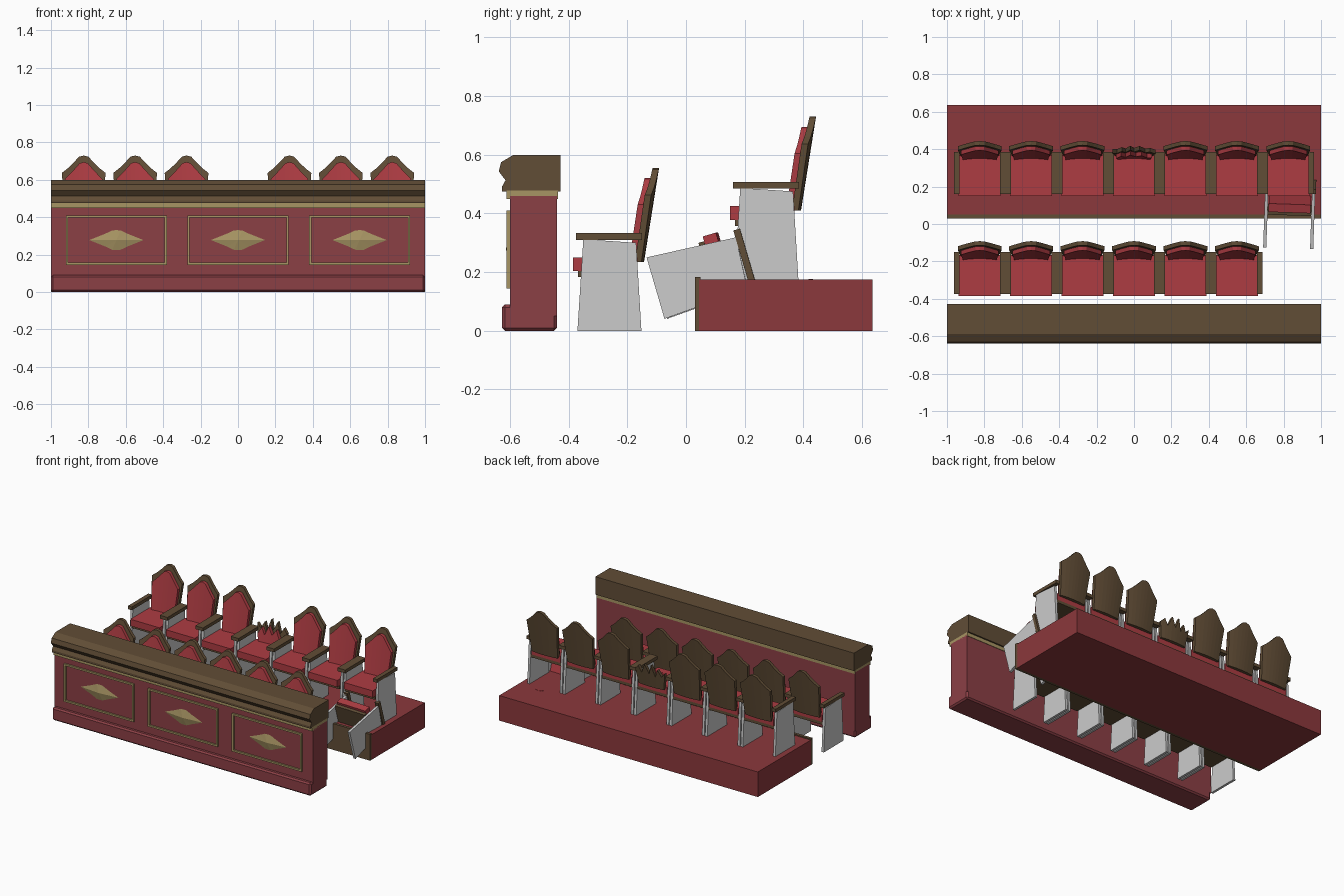
import bpy, bmesh
from math import radians
from mathutils import Matrix, Vector

if "Cube" in bpy.data.objects:
    bpy.data.objects.remove(bpy.data.objects["Cube"])


def material(name, rgb):
    m = bpy.data.materials.new(name)
    m.diffuse_color = (*rgb, 1)
    m.use_nodes = True
    m.node_tree.nodes["Principled BSDF"].inputs["Base Color"].default_value = m.diffuse_color
    return m


RED = material("red_cloth", (0.42, 0.045, 0.055))
WALL = material("wall_red", (0.26, 0.05, 0.06))
CARPET = material("carpet_red", (0.26, 0.04, 0.045))
BROWN = material("wood", (0.12, 0.075, 0.037))
GOLD = material("gold_trim", (0.39, 0.30, 0.125))


def finish(name, bm, mat=None, matrix=Matrix()):
    bmesh.ops.recalc_face_normals(bm, faces=bm.faces)
    me = bpy.data.meshes.new(name)
    bm.to_mesh(me)
    bm.free()
    if mat:
        me.materials.append(mat)
    ob = bpy.data.objects.new(name, me)
    bpy.context.collection.objects.link(ob)
    ob.matrix_world = matrix
    return ob


def add_box(bm, x0, x1, y0, y1, z0, z1):
    m = Matrix.Translation(((x0 + x1) / 2, (y0 + y1) / 2, (z0 + z1) / 2))
    m = m @ Matrix.Diagonal((x1 - x0, y1 - y0, z1 - z0, 1))
    bmesh.ops.create_cube(bm, size=1, matrix=m)


def box(name, dims, mat=None, matrix=Matrix(), bevel=0):
    bm = bmesh.new()
    add_box(bm, *dims)
    if bevel:
        bmesh.ops.bevel(bm, geom=bm.edges[:], offset=bevel, segments=1, affect='EDGES')
    return finish(name, bm, mat, matrix)


def extrude_x(name, profile, x0, x1, mat=None, matrix=Matrix()):
    """Extrude a (y, z) profile along x."""
    bm = bmesh.new()
    a = [bm.verts.new((x0, y, z)) for y, z in profile]
    f = bm.faces.new(a)
    r = bmesh.ops.extrude_face_region(bm, geom=[f])
    vs = [v for v in r["geom"] if isinstance(v, bmesh.types.BMVert)]
    bmesh.ops.translate(bm, verts=vs, vec=(x1 - x0, 0, 0))
    return finish(name, bm, mat, matrix)


def mirrored(half):
    return [(-x, z) for x, z in reversed(half) if x > 0] + half


def curved_board(name, tops, z_low, taper, front, thick, mat, matrix):
    """Leaning, slightly curved board whose top edge follows (x, z) points."""
    bm = bmesh.new()
    cols = []
    for x, zt in tops:
        ring = []
        for px, z, dy in ((x * taper, z_low, 0), (x, zt, 0),
                          (x, zt, thick), (x * taper, z_low, thick)):
            y = front + (z - 0.235) * 0.16 + dy - 0.9 * px * px
            ring.append(bm.verts.new((px, y, z)))
        cols.append(ring)
    for a, b in zip(cols, cols[1:]):
        for i in range(4):
            j = (i + 1) % 4
            bm.faces.new((a[i], a[j], b[j], b[i]))
    bm.faces.new(cols[0])
    bm.faces.new(cols[-1])
    return finish(name, bm, mat, matrix)


BACK = mirrored([(0, .555), (.025, .549), (.055, .516), (.085, .487), (.117, .462)])
PAD = mirrored([(0, .52), (.022, .514), (.05, .482), (.075, .455), (.1, .43)])
JAG = [(-.115, .36), (-.09, .33), (-.065, .375), (-.045, .32), (-.02, .40),
       (0, .33), (.03, .395), (.06, .325), (.085, .37), (.115, .34)]
JAG_PAD = [(-.095, .30), (-.07, .345), (-.045, .30), (-.02, .36), (.01, .31),
           (.04, .35), (.07, .30), (.095, .32)]


def seat(matrix, broken=False):
    # side legs and armrests
    for s in (-1, 1):
        extrude_x("seat_leg", [(-.37, 0), (-.152, 0), (-.17, .30), (-.35, .312)],
                  s * 0.117, s * 0.134, None, matrix)
        a, b = sorted((s * 0.108, s * 0.1375))
        box("armrest", (a, b, -.375, -.15, .31, .333), BROWN, matrix)
    # cushion on its base
    box("seat_cushion", (-.112, .112, -.385, -.165, .203, .25), RED, matrix)
    box("seat_base", (-.117, .117, -.368, -.165, .183, .203), BROWN, matrix)
    # backrest and pad
    curved_board("backrest", JAG if broken else BACK, .235, .85, -.165, .022, BROWN, matrix)
    curved_board("back_pad", JAG_PAD if broken else PAD, .25, .9, -.187, .023, RED, matrix)


# front row, with the last seat toppled backwards
PITCH = 0.275
for i in range(6):
    seat(Matrix.Translation((-.825 + i * PITCH, 0, 0)))
seat(Matrix.Translation((.828, -.026, -.105)) @ Matrix.Rotation(radians(-2), 4, 'Z')
     @ Matrix.Rotation(radians(-73.7), 4, 'X'))

# rear row, with a broken middle seat
for i in range(7):
    seat(Matrix.Translation((-.825 + i * PITCH, .535, .175)), broken=(i == 3))

# raised platform
box("platform", (-1, 1, .045, .635, 0, .175), CARPET)
box("platform_edge", (-1, 1, .03, .05, 0, .183), BROWN)

# balcony wall
box("wall", (-1, 1, -.60, -.44, .05, .46), WALL)
box("wall_base", (-1, 1, -.627, -.44, 0, .09), WALL, bevel=.01)
box("gold_band", (-1, 1, -.612, -.437, .45, .478), GOLD)
extrude_x("wall_cap", [(-.427, .475), (-.427, .6), (-.587, .6), (-.63, .575),
                       (-.638, .543), (-.615, .513), (-.628, .49), (-.628, .475)],
          -1, 1, BROWN)

# gold frames and diamond ornaments
for cx in (-.65, 0, .65):
    bm = bmesh.new()
    t = .012
    for z in (.145, .41 - t):
        add_box(bm, cx - .27, cx + .27, -.612, -.598, z, z + t)
    for x in (cx - .27, cx + .27 - t):
        add_box(bm, x, x + t, -.612, -.598, .145 + t, .41 - t)
    finish("panel_frame", bm, GOLD)

    bm = bmesh.new()
    q = [(.145, 0), (.06, .034), (.022, .052)]
    top = q + [(0, .053)] + [(-x, z) for x, z in reversed(q)]
    outline = top + [(x, -z) for x, z in reversed(top[1:-1])]
    rim = [bm.verts.new((cx + x, -.60, .278 + z)) for x, z in outline]
    peak = bm.verts.new((cx, -.614, .278))
    for a, b in zip(rim, rim[1:] + rim[:1]):
        bm.faces.new((a, b, peak))
    bm.faces.new(rim)
    finish("diamond_ornament", bm, GOLD)
